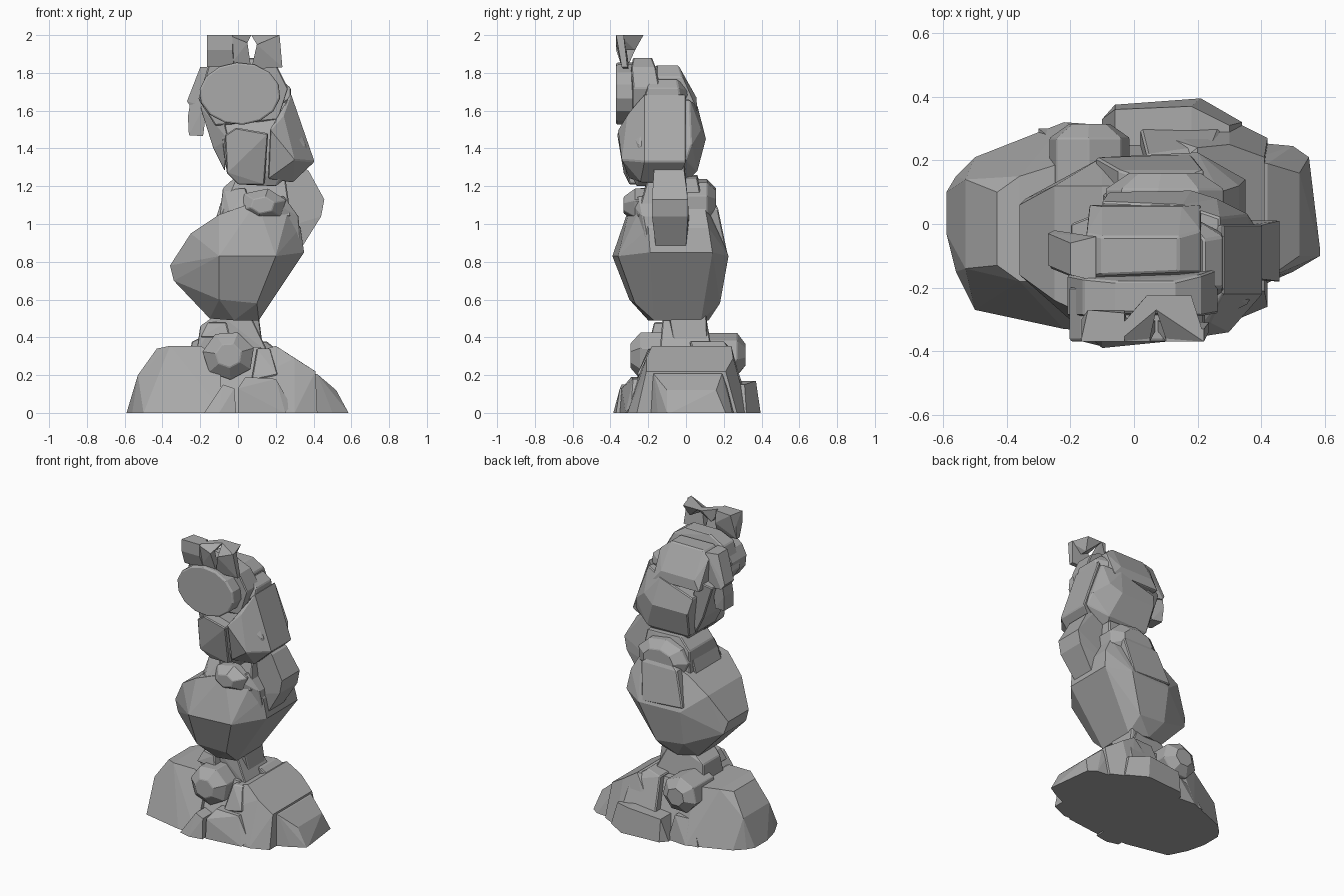
import bpy, bmesh, math

stone = bpy.data.materials.new("grey stone")
stone.diffuse_color = (0.4, 0.4, 0.4, 1)


def rock(name, profile, bevel=0.006):
    """Convex faceted rock: each entry is x, z, front y, back y."""
    bm = bmesh.new()
    for x, z, y0, y1 in profile:
        bm.verts.new((x, y0, z))
        bm.verts.new((x, y1, z))
    res = bmesh.ops.convex_hull(bm, input=bm.verts)
    junk = {g for g in res["geom_interior"] + res["geom_unused"]
            if isinstance(g, bmesh.types.BMVert)}
    bmesh.ops.delete(bm, geom=list(junk), context='VERTS')
    bmesh.ops.dissolve_limit(bm, angle_limit=math.radians(4), verts=bm.verts, edges=bm.edges)
    bmesh.ops.recalc_face_normals(bm, faces=bm.faces)
    me = bpy.data.meshes.new(name)
    bm.to_mesh(me)
    bm.free()
    me.materials.append(stone)
    ob = bpy.data.objects.new(name, me)
    bpy.context.collection.objects.link(ob)
    if bevel:
        m = ob.modifiers.new("chipped edges", 'BEVEL')
        m.width = bevel
        m.segments = 1
        m.limit_method = 'ANGLE'
        m.angle_limit = math.radians(40)
    return ob


def knob(name, cx, cz, rx, rz, y_tip, y_wide, y_end, sides=7, tip=0.5, turn=0.3):
    """Many-sided stone tapering along y towards its tip."""
    pts = []
    for i in range(sides):
        a = turn + i * math.tau / sides
        c, s = math.cos(a), math.sin(a)
        pts.append((cx + rx * c, cz + rz * s, y_wide, y_end))
        pts.append((cx + tip * rx * c, cz + tip * rz * s, y_tip, y_tip))
    return rock(name, pts, 0.004)


# Base boulders
rock("left_base_boulder", [
    (-.59, 0, -.03, .10), (-.56, 0, -.15, .15), (-.50, 0, -.27, .21), (-.22, 0, -.33, .32),
    (-.08, 0, -.34, .30), (-.53, .20, -.14, .14), (-.43, .34, -.13, .10), (-.36, .355, -.18, .15),
    (-.20, .355, -.18, .20), (-.36, .22, -.22, .20), (-.10, .30, -.20, .20)], 0)
rock("right_base_boulder", [
    (.05, 0, -.30, .33), (.30, 0, -.31, .33), (.42, 0, -.26, .27), (.12, .33, -.16, .18),
    (.20, .355, -.18, .24), (.30, .29, -.21, .25), (.41, .22, -.21, .21), (.08, .18, -.26, .28)], 0)
rock("right_base_foot", [
    (.34, 0, -.22, .26), (.50, 0, -.15, .245), (.55, 0, -.12, .21), (.585, 0, -.10, -.08),
    (.36, .22, -.18, .20), (.42, .205, -.17, .19), (.52, .12, -.10, .16)], 0)
rock("base_core", [(-.30, 0, -.30, .30), (.30, 0, -.30, .30), (-.15, .35, -.16, .18), (.12, .35, -.16, .18)], 0)

# Low stones around the foot
rock("front_left_stone", [(-.18, 0, -.365, -.2), (-.10, 0, -.385, -.2), (-.01, 0, -.37, -.2),
                          (-.08, .15, -.34, -.2), (-.02, .13, -.35, -.2)], 0)
rock("front_right_stone", [(0, 0, -.35, -.2), (.25, 0, -.32, -.2), (.28, .04, -.29, -.2),
                           (0, .13, -.34, -.2), (.04, .19, -.29, -.2), (.20, .18, -.28, -.2)], 0)
rock("back_stone", [(-.10, 0, .2, .33), (-.06, 0, .2, .375), (.21, 0, .2, .395), (.34, 0, .2, .32),
                    (-.06, .15, .2, .36), (.18, .17, .2, .37), (.30, .15, .2, .31)], 0)
rock("back_left_stone", [(-.36, 0, .1, .26), (-.22, 0, .1, .32), (-.08, 0, .1, .31),
                         (-.30, .15, .1, .24), (-.12, .17, .1, .29)], 0)
knob("front_knob", -.05, .305, .14, .13, -.295, -.24, -.05)
knob("back_knob", -.14, .305, .13, .12, .315, .27, .05, turn=.7)
rock("back_right_block", [(.02, .15, .05, .30), (.04, .36, .05, .22), (.15, .38, .02, .20),
                          (.25, .30, .05, .25), (.27, .15, .05, .30)])
rock("front_right_chip", [(.07, .17, -.26, -.05), (.10, .34, -.2, -.05), (.17, .34, -.19, -.05),
                          (.21, .20, -.26, -.05)])

# Neck between base and big boulder
rock("lower_neck", [(-.22, .32, -.10, .12), (-.20, .46, -.08, .10), (-.10, .53, -.12, .08),
                    (.05, .55, -.12, .10), (.16, .32, -.14, .14)])
rock("neck_block", [(-.02, .36, -.08, .11), (.13, .36, -.06, .11), (.10, .48, -.08, .11),
                    (.10, .59, -.10, .10), (0, .60, -.10, .08)])
rock("neck_chip", [(-.20, .40, -.16, .02), (-.16, .48, -.14, .02), (-.06, .48, -.17, 0),
                   (-.04, .40, -.19, 0)])

# Big middle boulder
rock("middle_boulder", [
    (-.15, .50, -.14, .08), (-.02, .49, -.20, .12), (.11, .49, -.17, .08), (.10, .58, -.27, .18),
    (-.10, .60, -.30, .17), (-.34, .70, -.16, .08), (-.36, .78, -.16, .06), (-.25, .95, -.24, .12),
    (-.10, .83, -.39, .21), (.20, .83, -.36, .225), (.35, .85, -.19, .14), (.33, .98, -.20, .12),
    (.27, 1.09, -.24, .10), (-.10, 1.05, -.31, .12), (.10, 1.12, -.29, .12)], 0)
rock("middle_back_slab", [(-.12, .86, .1, .21), (.18, .84, .1, .22), (-.05, 1.08, 0, .17),
                          (.22, 1.08, 0, .17), (.10, 1.18, 0, .12)])
rock("middle_right_chip", [(.20, .85, -.26, -.05), (.33, .92, -.21, -.05), (.32, 1.04, -.23, -.05),
                           (.24, 1.15, -.25, -.05), (.18, 1.12, -.30, -.05)])

# Stones in the waist
rock("right_waist_block", [
    (.15, .95, -.16, .02), (.34, .88, -.16, .0), (.44, 1.04, -.18, .01), (.457, 1.13, -.18, .01),
    (.375, 1.28, -.17, -.01), (.30, 1.33, -.16, -.01), (.15, 1.25, -.16, 0)], 0)
rock("waist_core", [(-.10, 1.02, -.26, .10), (.28, 1.04, -.26, .10), (-.08, 1.19, -.18, .08),
                    (0, 1.26, -.2, .06), (.25, 1.25, -.2, .06)])
rock("waist_left_stone", [(-.12, 1.02, -.22, .06), (-.07, 1.18, -.2, .05), (.04, 1.19, -.25, .04),
                          (.08, 1.05, -.31, .04), (-.04, 1.04, -.31, .05)])
knob("waist_front_knob", .13, 1.10, .13, .09, -.33, -.27, -.1, 6)
knob("waist_back_knob", .10, 1.11, .19, .13, .16, .11, -.05, 9, .6)

# Upper boulder
rock("upper_boulder", [
    (.0, 1.21, -.26, -.02), (.20, 1.20, -.26, -.02), (-.06, 1.28, -.28, .05), (.25, 1.28, -.30, .06),
    (.38, 1.34, -.22, .0), (.36, 1.42, -.25, .03), (.27, 1.66, -.20, .02), (.26, 1.50, -.30, .08),
    (-.08, 1.45, -.28, .10), (.18, 1.45, -.30, .105), (.15, 1.63, -.25, .06), (-.10, 1.55, -.24, .07)])
rock("upper_right_block", [
    (.16, 1.24, -.30, -.05), (.17, 1.50, -.36, -.05), (.24, 1.58, -.31, -.05), (.28, 1.69, -.22, 0),
    (.405, 1.33, -.22, 0), (.29, 1.22, -.24, -.05), (.30, 1.34, -.34, -.05)])
rock("upper_front_block", [(-.06, 1.27, -.33, -.15), (0, 1.21, -.30, -.15), (.14, 1.21, -.30, -.15),
                           (.16, 1.48, -.365, -.15), (-.01, 1.51, -.35, -.15), (-.07, 1.47, -.34, -.15)])
rock("upper_left_stone", [(-.13, 1.40, -.22, 0), (-.07, 1.28, -.22, 0), (-.05, 1.45, -.30, .03),
                          (-.20, 1.62, -.2, 0), (-.10, 1.66, -.26, .04)])

# Head: flat-fronted disc with blocks behind
knob("head_disc", .01, 1.69, .215, .165, -.37, -.36, -.2, 14, .97)
rock("head_band", [(-.21, 1.66, -.29, -.16), (-.16, 1.83, -.29, -.17), (-.06, 1.88, -.28, -.18),
                   (.13, 1.88, -.28, -.18), (.21, 1.83, -.29, -.16), (.265, 1.72, -.28, -.14),
                   (.21, 1.55, -.28, -.15), (-.12, 1.52, -.28, -.15)])
rock("head_back_block", [(-.15, 1.79, -.17, -.03), (-.10, 1.84, -.16, -.04), (.14, 1.84, -.15, -.04),
                         (.21, 1.78, -.15, -.02), (.21, 1.60, -.2, .06), (-.14, 1.60, -.2, .06),
                         (-.10, 1.67, -.2, .055), (.15, 1.67, -.2, .055)])
rock("head_right_stone", [(.20, 1.62, -.24, -.02), (.28, 1.66, -.22, -.03), (.28, 1.72, -.2, -.04),
                          (.22, 1.77, -.2, -.05), (.15, 1.7, -.2, .04)])

# Hanging piece on the left of the head
rock("left_hanging_upper", [(-.25, 1.62, -.13, -.02), (-.27, 1.65, -.13, -.03), (-.20, 1.83, -.16, -.06),
                            (-.12, 1.83, -.18, -.04), (-.12, 1.60, -.18, -.04)], 0)
rock("left_hanging_lower", [(-.26, 1.47, -.14, -.04), (-.185, 1.465, -.16, -.05), (-.265, 1.57, -.13, -.03),
                            (-.25, 1.66, -.13, -.03), (-.16, 1.66, -.18, -.05)], 0)

# Broken cap on top: side block, thin front shards and overhanging lip
rock("cap_left_block", [(-.165, 2, -.37, -.36), (-.145, 2, -.37, -.27), (-.03, 2, -.37, -.28),
                        (-.165, 1.92, -.37, -.30), (-.03, 1.92, -.37, -.27),
                        (-.165, 1.83, -.34, -.31), (-.02, 1.83, -.34, -.31)], 0)
rock("cap_front_left", [(-.05, 2, -.37, -.33), (.05, 1.96, -.37, -.32),
                        (-.05, 1.83, -.34, -.30), (.07, 1.82, -.33, -.30)], 0)
rock("cap_front_right", [(.10, 1.95, -.37, -.32), (.22, 2, -.37, -.33),
                         (.07, 1.82, -.33, -.30), (.235, 1.83, -.34, -.31)], 0)
rock("cap_lip_left", [(-.05, 2, -.37, -.33), (.04, 2, -.25, -.225), (.07, 2, -.27, -.225),
                      (.05, 1.96, -.36, -.30), (.0, 1.92, -.33, -.27)], 0)
rock("cap_lip_right", [(.22, 2, -.37, -.35), (.18, 2, -.25, -.225), (.07, 2, -.27, -.225),
                       (.10, 1.95, -.36, -.30), (.16, 1.92, -.33, -.27)], 0)
